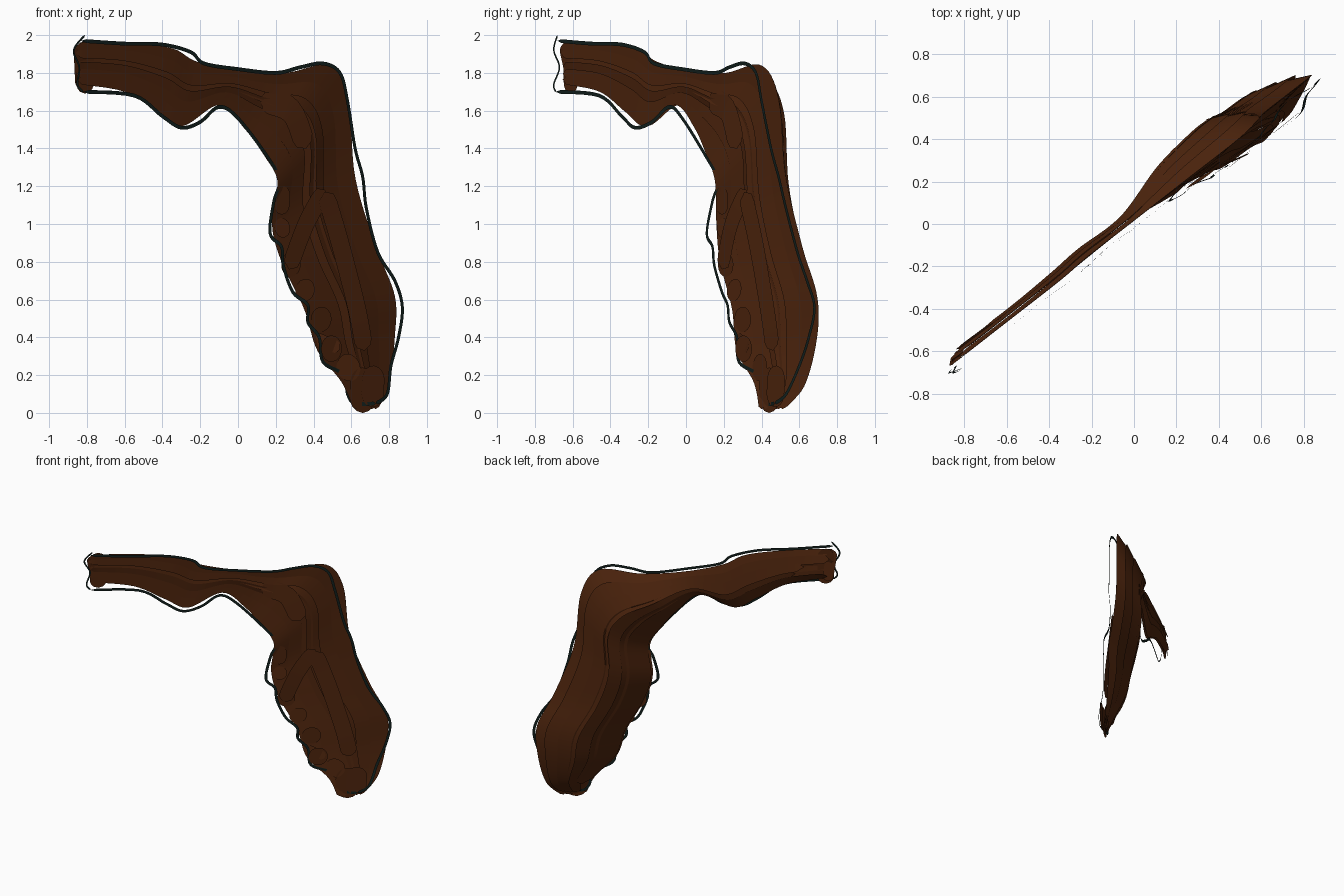
import bpy, math, random
from mathutils import Vector

if "Cube" in bpy.data.objects:
    bpy.data.objects.remove(bpy.data.objects["Cube"])

random.seed(4)


def material(name, rgb):
    m = bpy.data.materials.new(name)
    m.diffuse_color = (*rgb, 1)
    m.use_nodes = True
    m.node_tree.nodes["Principled BSDF"].inputs["Base Color"].default_value = m.diffuse_color
    return m


BROWN = material("brown_paint", (0.075, 0.018, 0.004))
DARK = material("dark_line", (0.006, 0.014, 0.012))
NORMAL = Vector((0.62, -0.78, 0))      # facing of the tilted drawing plane


def spline(pts, t):
    """Catmull-Rom point at float index t for tuples of any length."""
    n = len(pts)
    i = min(int(t), n - 2)
    u = t - i
    a, b, c, d = (pts[max(0, min(n - 1, j))] for j in (i - 1, i, i + 1, i + 2))
    return [0.5 * (2 * q + (r - p) * u + (2 * p - 5 * q + 4 * r - s) * u * u
                   + (3 * q - p - 3 * r + s) * u ** 3) for p, q, r, s in zip(a, b, c, d)]


def strip(name, left, right, mat):
    """Flat brush-stroke sheet between two edges."""
    n = len(left)
    mesh = bpy.data.meshes.new(name)
    mesh.from_pydata(list(left) + list(right), [],
                     [(i, i + 1, n + i + 1, n + i) for i in range(n - 1)])
    mesh.materials.append(mat)
    for p in mesh.polygons:
        p.use_smooth = True
    ob = bpy.data.objects.new(name, mesh)
    bpy.context.collection.objects.link(ob)


def rounding(s, length, r):
    """Round-ended stroke factor at distance s along a stroke."""
    e = min(s, length - s)
    return 1 if e >= r else max(0.03, math.sqrt(max(0, 1 - (1 - e / r) ** 2)))


def ribbon(name, pts, width, mat, per=6):
    """Stroke of constant width along a 3D path, lying in the drawing plane."""
    count = (len(pts) - 1) * per
    c = [Vector(spline(pts, i / per)) for i in range(count + 1)]
    dist = [0]
    for a, b in zip(c, c[1:]):
        dist.append(dist[-1] + (b - a).length)
    left, right = [], []
    for i, p in enumerate(c):
        side = (c[min(i + 1, count)] - c[max(i - 1, 0)]).cross(NORMAL).normalized()
        h = side * width / 2 * rounding(dist[i], dist[-1], min(width / 2, dist[-1] / 2))
        left.append(p - h)
        right.append(p + h)
    strip(name, left, right, mat)


# Body stations: inner edge x, z; outer edge x, z; depth of inner, outer edge; back bulge
BODY = [(-.85, 1.74, -.86, 1.96, .02, .01, .05), (-.6, 1.70, -.6, 1.96, .02, .01, .04),
        (-.42, 1.59, -.35, 1.93, .02, .01, .05), (-.29, 1.52, -.22, 1.86, .02, .02, .06),
        (-.1, 1.63, 0, 1.81, .03, .02, .05), (.03, 1.51, .25, 1.80, .03, .02, .15),
        (.14, 1.36, .49, 1.84, .01, .02, .20), (.21, 1.22, .585, 1.66, 0, .04, .20),
        (.18, 1.0, .62, 1.25, .03, .05, .18), (.23, .8, .73, .88, .01, .05, .17),
        (.35, .55, .83, .62, -.02, .05, .18), (.42, .33, .83, .40, -.05, .05, .16),
        (.55, .16, .80, .15, -.06, .01, .09), (.61, .02, .74, .02, -.08, -.05, 0)]
END = len(BODY) - 1


def body_point(t, f, k):
    xl, zl, xr, zr, dl, dr, bulge = spline(BODY, t)
    x = xl + (xr - xl) * f
    y = 0.78 * x + dl + (dr - dl) * f
    y += k * bulge * math.sin(math.pi * max(0, min(1, f)) ** 0.65)
    return Vector((x, y, zl + (zr - zl) * f))


def body_stroke(name, f0, f1, k0, k1, t0=0, t1=END, depth=0):
    n = int((t1 - t0) * 7)
    left, right = [], []
    for i in range(n + 1):
        s = (t1 - t0) * i / n
        mid, half = (f0 + f1) / 2, (f1 - f0) / 2 * rounding(s, t1 - t0, 0.2)
        shift = Vector((0, depth, 0))
        left.append(body_point(t0 + s, mid - half, k0) + shift)
        right.append(body_point(t0 + s, mid + half, k1) + shift)
    strip(name, left, right, BROWN)


# Long, slightly tilted strokes forming the front face
for i in range(6):
    f = i / 6
    tilt = random.uniform(-.12, .2)
    body_stroke(f"front_stroke_{i}", max(0, f - .04), min(1, f + .21), .08 - tilt, .08 + tilt,
                depth=random.uniform(-.012, .012))

# Strokes forming the bulging back face
for i in range(5):
    f = i / 5
    tilt = random.uniform(-.12, .12)
    body_stroke(f"back_stroke_{i}", max(0, f - .04), min(1, f + .23), .95 - tilt, .95 + tilt,
                t0=random.uniform(0, 1), t1=random.uniform(12.0, 13),
                depth=random.uniform(-.005, .012))

# Loose strokes inside the thick part
for i in range(7):
    f = random.uniform(.08, .65)
    t = random.uniform(5, 8)
    k = random.uniform(.25, .7)
    body_stroke(f"inner_stroke_{i}", f, f + .25, k, k + random.uniform(-.3, .3),
                t0=t, t1=t + random.uniform(3.5, 5))

# Short dabs along the scalloped inner edge, the tip and the far end
DABS = [((.24, .19, 1.2), (.23, .19, 1.05), .10), ((.22, .19, 1.03), (.25, .2, .93), .10),
        ((.28, .21, .85), (.28, .21, .72), .13), ((.33, .24, .70), (.38, .27, .60), .13),
        ((.43, .29, .56), (.45, .31, .43), .14), ((.49, .30, .41), (.50, .31, .27), .14),
        ((.40, .27, .40), (.54, .33, .34), .07), ((.53, .36, .28), (.64, .42, .20), .14),
        ((.66, .44, .24), (.66, .44, .0), .17), ((.72, .48, .25), (.71, .47, .03), .15),
        ((-.81, -.61, 1.97), (-.81, -.61, 1.69), .12), ((-.84, -.65, 1.95), (-.83, -.60, 1.72), .08)]
for i, (a, b, w) in enumerate(DABS):
    mid = [(p + q) / 2 for p, q in zip(a, b)]
    ribbon(f"edge_dab_{i}", [a, mid, b], w, BROWN, 8)

# Diagonal strokes laid over the front
ribbon("front_diagonal_long", [(.27, .19, .76), (.36, .24, 1.0), (.46, .32, 1.18)], .11, BROWN)
ribbon("front_diagonal_short", [(.46, .31, 1.17), (.54, .37, .9), (.63, .43, .55), (.67, .46, .33)],
       .12, BROWN)
ribbon("front_upper_stroke", [(.12, .12, 1.66), (.28, .22, 1.6), (.36, .27, 1.4)], .14, BROWN)

# Dark outline: top and outer side, then inner side, then end curl
OUTER = [(-.83, -.68, 1.97), (-.6, -.5, 1.955), (-.4, -.34, 1.95), (-.25, -.22, 1.91),
         (-.18, -.17, 1.85), (0, -.02, 1.82), (.2, .15, 1.80), (.33, .23, 1.83), (.45, .31, 1.85),
         (.54, .37, 1.8), (.58, .40, 1.65), (.62, .45, 1.4), (.66, .49, 1.25), (.68, .53, 1.08),
         (.74, .59, .85), (.83, .64, .7), (.87, .68, .56), (.85, .65, .4), (.81, .6, .25),
         (.79, .53, .1), (.73, .47, .05)]
INNER = [(.73, .47, .05), (.62, .42, .05), (.58, .39, .1), (.56, .38, .2), (.45, .28, .27),
         (.43, .27, .4), (.37, .23, .48), (.37, .22, .57), (.29, .19, .64), (.24, .15, .78),
         (.23, .14, .88), (.17, .11, .95), (.19, .14, 1.12), (.22, .17, 1.23), (.16, .11, 1.35),
         (0, -.02, 1.56), (-.1, -.09, 1.62), (-.2, -.18, 1.54), (-.3, -.27, 1.51),
         (-.4, -.34, 1.57), (-.55, -.46, 1.68), (-.82, -.69, 1.70)]
CURL = [(-.82, -.69, 1.70), (-.85, -.70, 1.74), (-.84, -.67, 1.83), (-.87, -.70, 1.92),
        (-.81, -.68, 2.0)]
ribbon("outline_outer", OUTER, .02, DARK)
ribbon("outline_inner", INNER, .02, DARK)
ribbon("outline_end_curl", CURL, .012, DARK)
